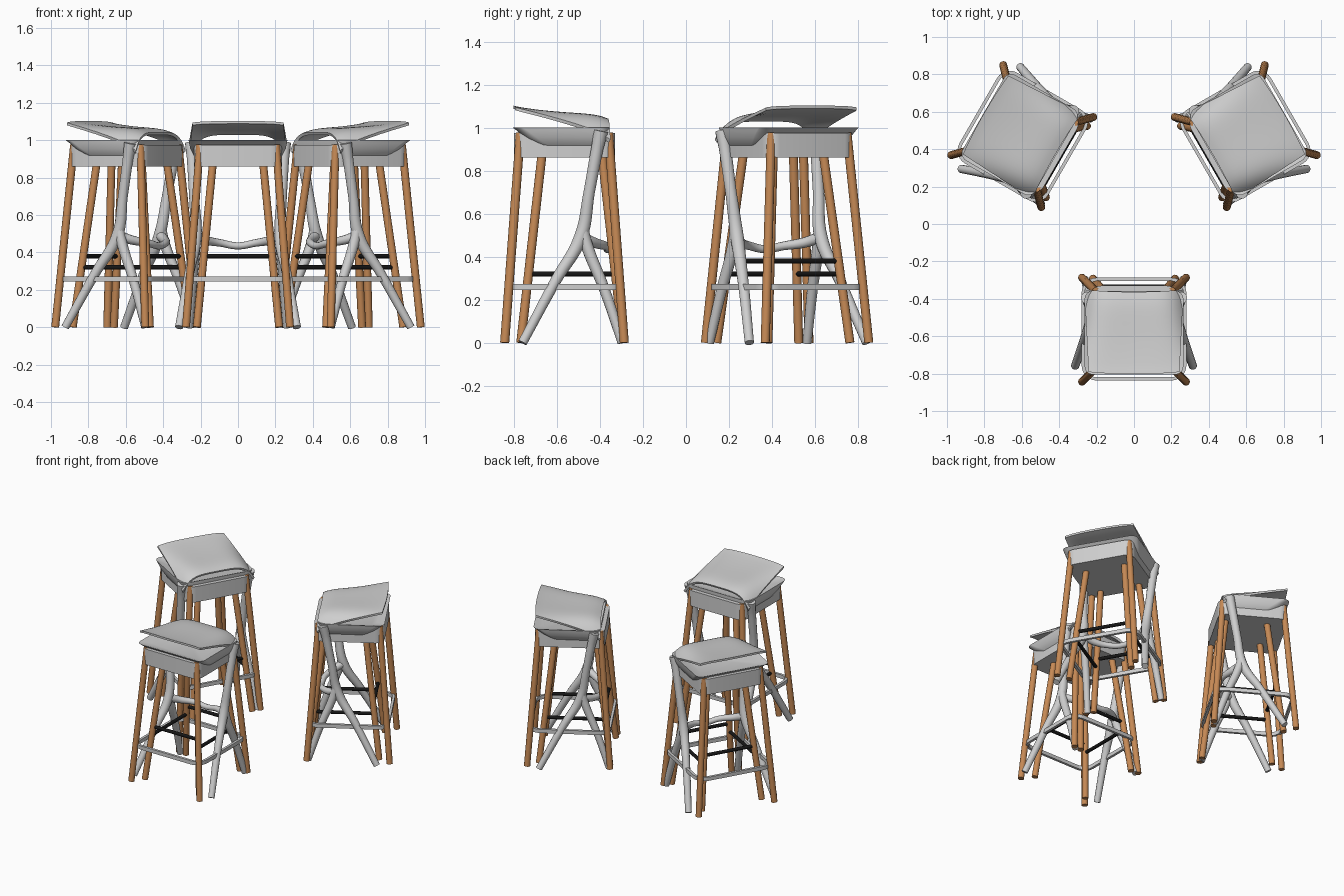
import bpy, bmesh, math
from mathutils import Matrix, Vector

if "Cube" in bpy.data.objects:
    bpy.data.objects.remove(bpy.data.objects["Cube"])


def material(name, rgb):
    m = bpy.data.materials.new(name)
    m.diffuse_color = (*rgb, 1)
    m.use_nodes = True
    m.node_tree.nodes["Principled BSDF"].inputs["Base Color"].default_value = m.diffuse_color
    return m


GREY = material("light grey plastic", (0.62, 0.62, 0.62))
WOOD = material("warm wood", (0.56, 0.25, 0.09))
BLACK = material("black metal", (0.008, 0.008, 0.008))
parts = []  # (name, mesh) of one stool, local origin under its seat, front at -y


def finish(name, mesh, mat, angle=40):
    mesh.materials.clear()
    mesh.materials.append(mat)
    for p in mesh.polygons:
        p.use_smooth = True
        p.material_index = 0
    mesh.set_sharp_from_angle(angle=math.radians(angle))
    parts.append((name, mesh))


def from_bmesh(name, bm, mat, angle=40):
    bmesh.ops.recalc_face_normals(bm, faces=bm.faces[:])
    mesh = bpy.data.meshes.new(name)
    bm.to_mesh(mesh)
    bm.free()
    finish(name, mesh, mat, angle)


def rod(name, a, b, r, mat, sides=16):
    a, b = Vector(a), Vector(b)
    bm = bmesh.new()
    q = (b - a).to_track_quat('Z', 'Y').to_matrix().to_4x4()
    bmesh.ops.create_cone(bm, cap_ends=True, segments=sides, radius1=r, radius2=r,
                          depth=(b - a).length, matrix=Matrix.Translation((a + b) / 2) @ q)
    from_bmesh(name, bm, mat)


def tube(name, pts, mat):
    # smooth tube through (x, y, z, radius) points
    c = bpy.data.curves.new(name, 'CURVE')
    c.dimensions = '3D'
    c.bevel_depth = 1
    c.bevel_resolution = 4
    c.use_fill_caps = True
    s = c.splines.new('BEZIER')
    s.resolution_u = 8
    s.bezier_points.add(len(pts) - 1)
    for bp, p in zip(s.bezier_points, pts):
        bp.co = p[:3]
        bp.radius = p[3]
        bp.handle_left_type = bp.handle_right_type = 'AUTO'
    o = bpy.data.objects.new(name, c)
    bpy.context.collection.objects.link(o)
    bpy.context.view_layer.update()
    mesh = bpy.data.meshes.new_from_object(
        o.evaluated_get(bpy.context.evaluated_depsgraph_get()))
    bpy.data.objects.remove(o)
    mesh.name = name
    finish(name, mesh, mat, 50)


def rounded(hx, y0, y1, r, z, n=6):
    pts = []
    for k, (cx, cy) in enumerate([(hx - r, y1 - r), (r - hx, y1 - r),
                                  (r - hx, y0 + r), (hx - r, y0 + r)]):
        for i in range(n + 1):
            a = math.pi / 2 * (k + i / n)
            pts.append((cx + r * math.cos(a), cy + r * math.sin(a), z))
    return pts


def loft(name, rings, mat, closed=False, angle=40):
    bm = bmesh.new()
    rows = [[bm.verts.new(p) for p in ring] for ring in rings]
    n = len(rows[0])
    pairs = list(zip(rows, rows[1:])) + ([(rows[-1], rows[0])] if closed else [])
    for a, b in pairs:
        for i in range(n):
            j = (i + 1) % n
            bm.faces.new((a[i], a[j], b[j], b[i]))
    if not closed:
        bm.faces.new(rows[0])
        bm.faces.new(rows[-1])
    from_bmesh(name, bm, mat, angle)


# seat box of the wooden stool
loft("seat_box", [rounded(.235, -.235, .235, .06, z) for z in (.86, .975)], GREY)

# bowl-shaped seat pan with a shallow dish
loft("seat_pan", [
    rounded(.14, -.02, .16, .05, .87), rounded(.205, -.08, .19, .06, .89),
    rounded(.238, -.14, .2, .06, .92), rounded(.255, -.19, .205, .06, .955),
    rounded(.262, -.22, .208, .05, .985), rounded(.264, -.24, .208, .045, 1.0),
    rounded(.25, -.225, .195, .04, .997), rounded(.2, -.18, .15, .04, .98)], GREY)

# upper shell: flat lid with sides that drop towards the rear corners
bm = bmesh.new()
NU, NV, TH = 28, 16, .014
layers = []
for off in (0, TH):
    grid = []
    for j in range(NV + 1):
        t = j / NV
        row = []
        for i in range(NU + 1):
            s = math.sin((2 * i / NU - 1) * math.pi / 2)
            drop = (.008 + .09 * t ** 1.3) * abs(s) ** 5 + .025 * t ** 8
            hw = .243 + .022 * t - off * .6 * t
            y = -.238 + .012 * s * s + t * (.44 - off * .5)
            z = 1.102 - .035 * t ** .7 - .008 * (1 - s * s) * math.sin(math.pi * t) - drop - off
            row.append(bm.verts.new((hw * s, y, z)))
        grid.append(row)
    layers.append(grid)
for g in layers:
    for j in range(NV):
        for i in range(NU):
            bm.faces.new((g[j][i], g[j][i + 1], g[j + 1][i + 1], g[j + 1][i]))


def border(g):
    return (g[0][:] + [r[-1] for r in g[1:]] + g[-1][-2::-1] + [r[0] for r in g[-2:0:-1]])


b0, b1 = border(layers[0]), border(layers[1])
for i in range(len(b0)):
    j = (i + 1) % len(b0)
    bm.faces.new((b0[i], b0[j], b1[j], b1[i]))
from_bmesh("upper_shell", bm, GREY, 45)

# wooden legs: an outer set and a narrower inner set under the box
for sx in (-1, 1):
    for sy in (-1, 1):
        rod("outer_leg", (sx * .278, sy * .278, 0), (sx * .203, sy * .205, .975), .021, WOOD)
        rod("inner_leg", (sx * .22, .035 + sy * .238, 0), (sx * .135, .035 + sy * .14, .87), .021, WOOD)
    # black side stretchers
    rod("side_stretcher", (sx * .187, -.165, .32), (sx * .187, .235, .32), .012, BLACK, 12)
for y in (-.16, .23):
    rod("cross_stretcher", (-.185, y, .38), (.185, y, .38), .012, BLACK, 12)

# branching plastic side legs
for sx in (-1, 1):
    tube("front_strut", [(sx * .25, .17, .985, .034), (sx * .245, .152, .9, .029),
                         (sx * .235, .115, .7, .027), (sx * .225, .075, .49, .032),
                         (sx * .26, -.04, .29, .026), (sx * .315, -.195, 0, .022)], GREY)
    tube("rear_strut", [(sx * .227, .085, .53, .026), (sx * .228, .105, .45, .028),
                        (sx * .243, .185, .25, .025), (sx * .262, .268, 0, .021)], GREY)

# curved crossbar joining the side legs at the rear
tube("rear_crossbar", [(-.225, .08, .49, .028), (-.17, .14, .465, .024), (-.09, .19, .45, .02),
                       (0, .2, .435, .019), (.09, .19, .45, .02), (.17, .14, .465, .024),
                       (.225, .08, .49, .028)], GREY)

# footrest ring
loft("footrest_ring", [rounded(.28, -.272, .278, .08, .245), rounded(.28, -.272, .278, .08, .272),
                       rounded(.262, -.254, .26, .062, .272), rounded(.262, -.254, .26, .062, .245)],
     GREY, closed=True)

# three stools facing outwards around a common centre
for k, side in ((0, "front"), (1, "right"), (-1, "left")):
    M = (Matrix.Translation((0, .125, 0)) @ Matrix.Rotation(math.radians(120 * k), 4, 'Z')
         @ Matrix.Translation((0, -.69, 0)))
    for name, mesh in parts:
        o = bpy.data.objects.new(side + "_stool_" + name, mesh)
        bpy.context.collection.objects.link(o)
        o.matrix_world = M
